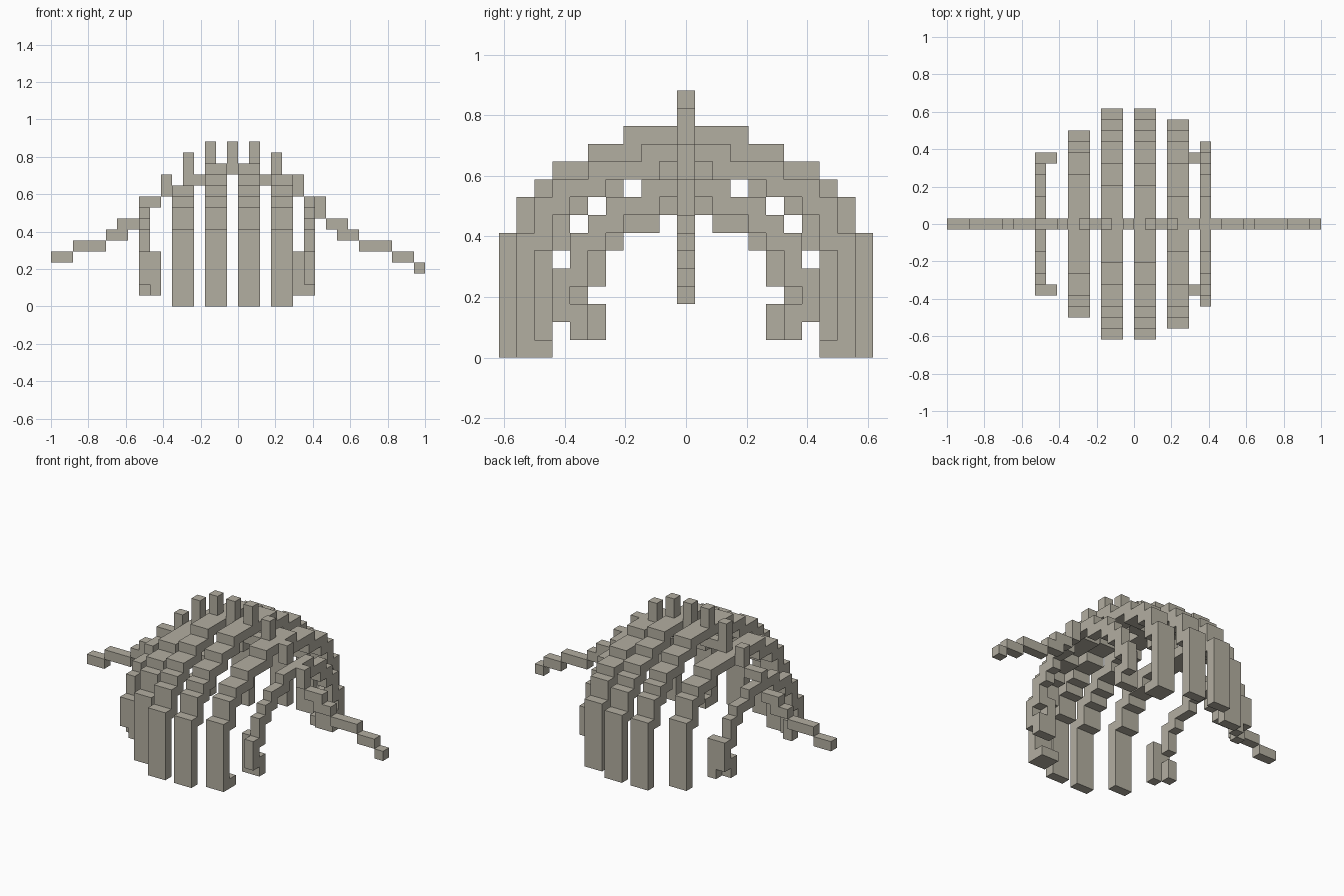
import bpy
import bmesh
from mathutils import Vector

UNIT = 2 / 34          # one block
MID = 17               # block column at the middle of the length

cube = bpy.data.objects.get("Cube")
if cube:
    bpy.data.objects.remove(cube, do_unlink=True)

bone = bpy.data.materials.new("weathered_bone")
bone.use_nodes = True
colour = (0.45, 0.425, 0.355, 1)
bone.diffuse_color = colour
bone.node_tree.nodes["Principled BSDF"].inputs["Base Color"].default_value = colour


def finish(name, bm):
    bmesh.ops.recalc_face_normals(bm, faces=bm.faces)
    mesh = bpy.data.meshes.new(name)
    bm.to_mesh(mesh)
    bm.free()
    mesh.materials.append(bone)
    obj = bpy.data.objects.new(name, mesh)
    bpy.context.collection.objects.link(obj)
    return obj


def box(name, x0, x1, z0, z1, y0=-0.5, y1=0.5):
    """Cuboid given in block units."""
    bm = bmesh.new()
    bmesh.ops.create_cube(bm, size=1)
    size = Vector((x1 - x0, y1 - y0, z1 - z0)) * UNIT
    centre = Vector(((x0 + x1) / 2 - MID, (y0 + y1) / 2, (z0 + z1) / 2)) * UNIT
    for v in bm.verts:
        v.co = Vector(a * b for a, b in zip(v.co, size)) + centre
    return finish(name, bm)


def rib(name, x, width, steps, base):
    """Stepped arch; the inner outline is the outer one moved in and down."""
    outer = []
    for i, (reach, top) in enumerate(steps):
        below = steps[i + 1][1] if i + 1 < len(steps) else base
        outer += [(reach, top), (reach, below)]
    inner = [(y - 1, z - 1) for y, z in outer]
    inner[-1] = (inner[-1][0], base)
    half = outer + inner[::-1]
    # outer left-to-right, then inner back again
    loop = [(-y, z) for y, z in reversed(outer)] + half
    loop += [(-y, z) for y, z in inner]
    bm = bmesh.new()
    face = bm.faces.new([bm.verts.new(((x - MID) * UNIT, y * UNIT, z * UNIT))
                         for y, z in loop])
    side = bmesh.ops.extrude_face_region(bm, geom=[face])
    moved = [v for v in side["geom"] if isinstance(v, bmesh.types.BMVert)]
    bmesh.ops.translate(bm, verts=moved, vec=(width * UNIT, 0, 0))
    return finish(name, bm)


def foot(name, x0, x1, z0, z1, y0, y1):
    """Pair of blocks mirrored across the spine."""
    box(name + "_front", x0, x1, z0, z1, -y1, -y0)
    box(name + "_back", x0, x1, z0, z1, y0, y1)


# Rib arches: (half reach, top height) from the crown outwards
large = [(3.5, 13), (5.5, 12), (7.5, 11), (8.5, 10), (9.5, 9), (10.5, 7)]
rib("end_rib_right", 8, 1, [(2.5, 9), (4.5, 8), (5.5, 7)], 4)
rib("outer_rib_right", 11, 2, [(4.5, 11), (6.5, 10), (7.5, 9), (8.5, 7)], 0)
rib("middle_rib_right", 14, 2, large, 0)
rib("middle_rib_left", 17, 2, large, 0)
rib("outer_rib_left", 20, 2,
    [(2.5, 12), (5.5, 11), (7.5, 10), (8.5, 9), (9.5, 7)], 0)
rib("end_rib_left", 23, 1,
    [(2.5, 10), (4.5, 9), (5.5, 8), (6.5, 7), (7.5, 5)], 2)

# Curled rib tips
foot("right_tip_shaft", 8, 9, 2, 5, 5.5, 6.5)
foot("right_tip_side", 9, 10, 1, 5, 5.5, 6.5)
foot("right_tip_hook", 8, 9, 1, 3, 4.5, 5.5)
foot("left_tip_side", 22, 23, 1, 5, 5.5, 6.5)
foot("left_tip_hook", 23, 24, 1, 3, 5.5, 6.5)
foot("outer_rib_toe", 20, 22, 0, 1, 7.5, 8.5)

# Spine links, each as x start, x end, z start, z end
spine = {
    "tail_right": [(0, 2, 4, 5), (2, 5, 5, 6), (5, 7, 6, 7), (6, 8, 7, 8)],
    "spine_right": [(8, 10, 9, 10), (10, 11, 10, 12), (12, 15, 11, 12)],
    "spine_left": [(18, 20, 11, 12), (22, 23, 10, 12), (23, 24, 9, 10),
                   (24, 25, 8, 10)],
    "tail_left": [(25, 27, 7, 8), (26, 28, 6, 7), (28, 31, 5, 6),
                  (31, 33, 4, 5), (33, 34, 3, 4)],
    "spine_spike": [(12, 13, 11, 14), (14, 15, 13, 15), (16, 17, 12, 15),
                    (18, 19, 13, 15), (20, 21, 12, 14)],
}
for part, links in spine.items():
    for n, link in enumerate(links):
        box(f"{part}_{n + 1}", *link)
